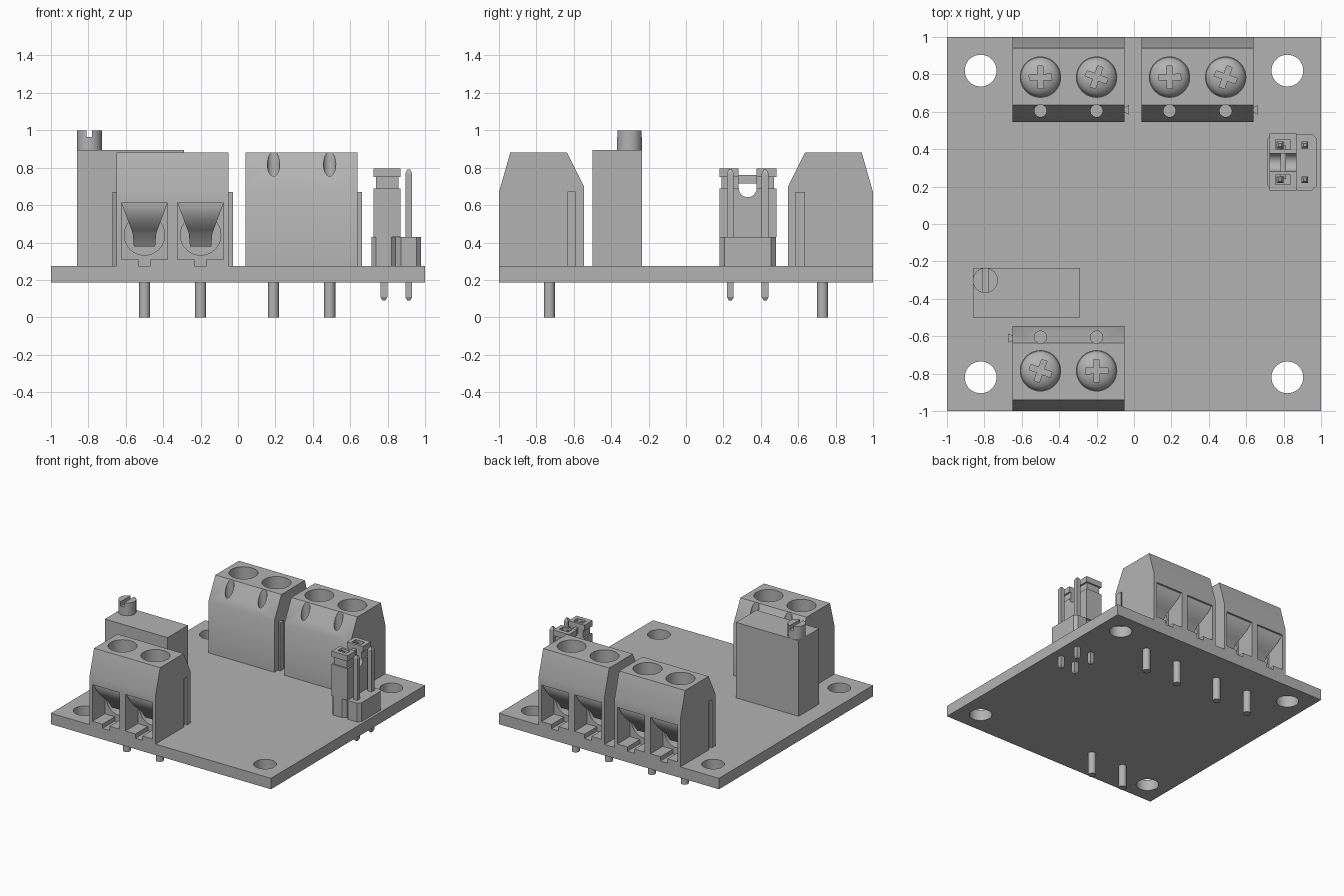
import bpy, bmesh, math
from mathutils import Matrix, Vector

cube = bpy.data.objects.get("Cube")
if cube:
    bpy.data.objects.remove(cube, do_unlink=True)

grey = bpy.data.materials.new("plain grey")
grey.use_nodes = True
color = (0.45, 0.45, 0.45, 1)
grey.diffuse_color = color
grey.node_tree.nodes["Principled BSDF"].inputs["Base Color"].default_value = color


def finish(name, bm):
    bmesh.ops.recalc_face_normals(bm, faces=bm.faces[:])
    mesh = bpy.data.meshes.new(name)
    bm.to_mesh(mesh)
    bm.free()
    mesh.materials.append(grey)
    ob = bpy.data.objects.new(name, mesh)
    bpy.context.collection.objects.link(ob)
    return ob


def box(name, x, y, z):
    bm = bmesh.new()
    bmesh.ops.create_cube(bm, size=1)
    for v in bm.verts:
        v.co = Vector([(r[0] + r[1]) / 2 + c * (r[1] - r[0]) for r, c in zip((x, y, z), v.co)])
    return finish(name, bm)


def cylinder(name, x, y, z0, z1, r, sides=40):
    bm = bmesh.new()
    bmesh.ops.create_cone(bm, cap_ends=True, segments=sides, radius1=r, radius2=r, depth=z1 - z0,
                          matrix=Matrix.Translation((x, y, (z0 + z1) / 2)))
    return finish(name, bm)


def prism(name, points, axis, a, b):
    # points span the other two axes, in xyz order
    bm = bmesh.new()
    rings = []
    for t in (a, b):
        ring = []
        for p in points:
            co = list(p)
            co.insert(axis, t)
            ring.append(bm.verts.new(co))
        rings.append(ring)
        bm.faces.new(ring)
    n = len(points)
    for i in range(n):
        j = (i + 1) % n
        bm.faces.new((rings[0][i], rings[0][j], rings[1][j], rings[1][i]))
    return finish(name, bm)


def circle(cx, cy, r, n=40):
    return [(cx + r * math.cos(2 * math.pi * i / n), cy + r * math.sin(2 * math.pi * i / n)) for i in range(n)]


def cut(ob, *cutters):
    bpy.context.view_layer.objects.active = ob
    for c in cutters:
        c.hide_render = True
        mod = ob.modifiers.new("cut", "BOOLEAN")
        mod.operation, mod.solver, mod.object = "DIFFERENCE", "EXACT", c
        bpy.ops.object.modifier_apply(modifier=mod.name)
        bpy.data.objects.remove(c, do_unlink=True)


def smooth(ob):
    bpy.ops.object.select_all(action="DESELECT")
    ob.select_set(True)
    bpy.context.view_layer.objects.active = ob
    bpy.ops.object.shade_smooth_by_angle(angle=math.radians(30))


TOP = 0.275

# Circuit board with corner holes
board = box("circuit_board", (-1, 1), (-1, 1), (0.185, TOP))
cut(board, *[cylinder("hole", x, y, 0.1, 0.4, 0.085) for x in (-0.82, 0.82) for y in (-0.82, 0.82)])
smooth(board)

# Terminal block housing, opening toward -y
housing = prism("terminal_housing", [(-1, TOP), (-1, 0.67), (-0.94, 0.88), (-0.635, 0.88),
                                     (-0.545, 0.7), (-0.545, TOP)], 0, -0.3, 0.3)
POLES = (-0.15, 0.15)
for x in POLES:
    cut(housing,
        cylinder("screw_well", x, -0.785, 0.68, 1, 0.108),
        cylinder("test_hole", x, -0.605, 0.6, 1, 0.033, 24),
        box("wire_opening", (x - 0.123, x + 0.123), (-1.1, -0.84), (0.31, 0.61)),
        prism("wire_bore", circle(x, 0.44, 0.108), 1, -0.9, -0.7),
        box("sill_notch", (x - 0.032, x + 0.032), (-1.1, -0.84), (0.2, 0.33)))
# Dovetail groove on one side
cut(housing, prism("groove", [(0.31, -0.63), (0.31, -0.595), (0.28, -0.585), (0.28, -0.637)], 2, 0.2, 0.67))
smooth(housing)
rib = prism("dovetail_rib", [(-0.3, -0.625), (-0.3, -0.595), (-0.322, -0.585), (-0.322, -0.635)], 2, TOP, 0.67)
parts = [housing, rib]


def clamp_tongue(x):
    # Curved guide, narrowing downward
    bm = bmesh.new()
    steps, rows = 10, []
    for i in range(steps + 1):
        t = i / steps
        w = 0.123 - 0.06 * t
        y, z = -0.985 + 0.1 * t * t, 0.61 - 0.16 * t
        rows.append([bm.verts.new((x + s * w, yy, z)) for s, yy in ((-1, y), (1, y), (1, -0.83), (-1, -0.83))])
    rows.append([bm.verts.new((x + s * 0.057, yy, 0.38)) for s, yy in ((-1, -0.84), (1, -0.84), (1, -0.83), (-1, -0.83))])
    for a, b in zip(rows, rows[1:]):
        for i in range(4):
            j = (i + 1) % 4
            bm.faces.new((a[i], a[j], b[j], b[i]))
    bm.faces.new(rows[0])
    bm.faces.new(rows[-1])
    ob = finish("clamp_tongue", bm)
    smooth(ob)
    return ob


def screw_head(x, angle):
    bm = bmesh.new()
    bmesh.ops.create_uvsphere(bm, u_segments=40, v_segments=24, radius=0.106)
    bmesh.ops.bisect_plane(bm, geom=bm.verts[:] + bm.edges[:] + bm.faces[:], plane_co=(0, 0, 0),
                           plane_no=(0, 0, -1), clear_outer=True)
    bmesh.ops.holes_fill(bm, edges=[e for e in bm.edges if e.is_boundary])
    bmesh.ops.scale(bm, vec=(1, 1, 0.6), verts=bm.verts[:])
    bmesh.ops.translate(bm, vec=(x, -0.785, 0.68), verts=bm.verts[:])
    ob = finish("terminal_screw", bm)
    slots = []
    for turn in (0, math.pi / 2):
        slot = box("slot", (-0.06, 0.06), (-0.015, 0.015), (-0.03, 0.1))
        slot.data.transform(Matrix.Translation((x, -0.785, 0.73)) @ Matrix.Rotation(angle + turn, 4, "Z"))
        slots.append(slot)
    cut(ob, *slots)
    smooth(ob)
    return ob


for x, angle in zip(POLES, (-0.35, 0.02)):
    parts += [clamp_tongue(x), screw_head(x, angle)]
    pin = cylinder("terminal_pin", x, -0.73, 0, 0.3, 0.03, 24)
    smooth(pin)
    parts.append(pin)

# One block at the front, two turned round at the back
for ob in parts:
    base = ob.name
    for label, x in (("back_right", -0.35), ("back_left", 0.34)):
        twin = ob.copy()
        twin.name = label + "_" + base
        twin.location.x = x
        twin.rotation_euler.z = math.pi
        bpy.context.collection.objects.link(twin)
    ob.name = "front_" + base
    ob.location.x = -0.35

# Trimmer with slotted adjuster
box("trimmer_body", (-0.86, -0.29), (-0.5, -0.235), (TOP, 0.895))
adjuster = cylinder("trimmer_adjuster", -0.795, -0.302, 0.89, 1, 0.067)
cut(adjuster, box("slot", (-0.81, -0.78), (-0.5, 0), (0.965, 1.1)))
smooth(adjuster)

# Pin header: two chamfered cells and four pins
COLUMNS, ROWS = (0.78, 0.913), (0.237, 0.423)
for cx in COLUMNS:
    w, h, c = 0.066, 0.15, 0.025
    outline = [(w, c - h), (w, h - c), (w - c, h), (c - w, h), (-w, h - c), (-w, c - h), (c - w, -h), (w - c, -h)]
    prism("header_cell", [(cx + x, 0.33 + y) for x, y in outline], 2, TOP, 0.43)
    for cy in ROWS:
        bm = bmesh.new()
        rings = []
        for z, r in ((0.09, 0.008), (0.108, 0.018), (0.77, 0.018), (0.79, 0.008)):
            rings.append([bm.verts.new((cx + a * r, cy + b * r, z)) for a, b in ((-1, -1), (1, -1), (1, 1), (-1, 1))])
        for a, b in zip(rings, rings[1:]):
            for i in range(4):
                j = (i + 1) % 4
                bm.faces.new((a[i], a[j], b[j], b[i]))
        bm.faces.new(rings[0])
        bm.faces.new(rings[-1])
        finish("header_pin", bm)

# Jumper cap with waist, arched notch and pin sockets
jumper = prism("jumper_cap", [(0.725, 0.43), (0.725, 0.69), (0.738, 0.69), (0.738, 0.75), (0.725, 0.75),
                              (0.725, 0.797), (0.87, 0.797), (0.87, 0.75), (0.857, 0.75), (0.857, 0.69),
                              (0.87, 0.69), (0.87, 0.43)], 1, 0.178, 0.483)
arch = [(0.33 + 0.048 * math.cos(a), 0.69 + 0.048 * math.sin(a))
        for a in [math.pi * (1 + i / 12) for i in range(13)]]
cut(jumper, prism("notch", arch + [(0.378, 0.9), (0.282, 0.9)], 0, 0.6, 1),
    *[box("socket", (0.757, 0.838), (y - 0.025, y + 0.025), (0.5, 0.9)) for y in ROWS],
    *[box("waist", (0.6, 1), y, (0.69, 0.75)) for y in ((0.1, 0.19), (0.471, 0.6))])
smooth(jumper)
box("jumper_bridge", (0.783, 0.812), (0.24, 0.42), (0.715, 0.76))
